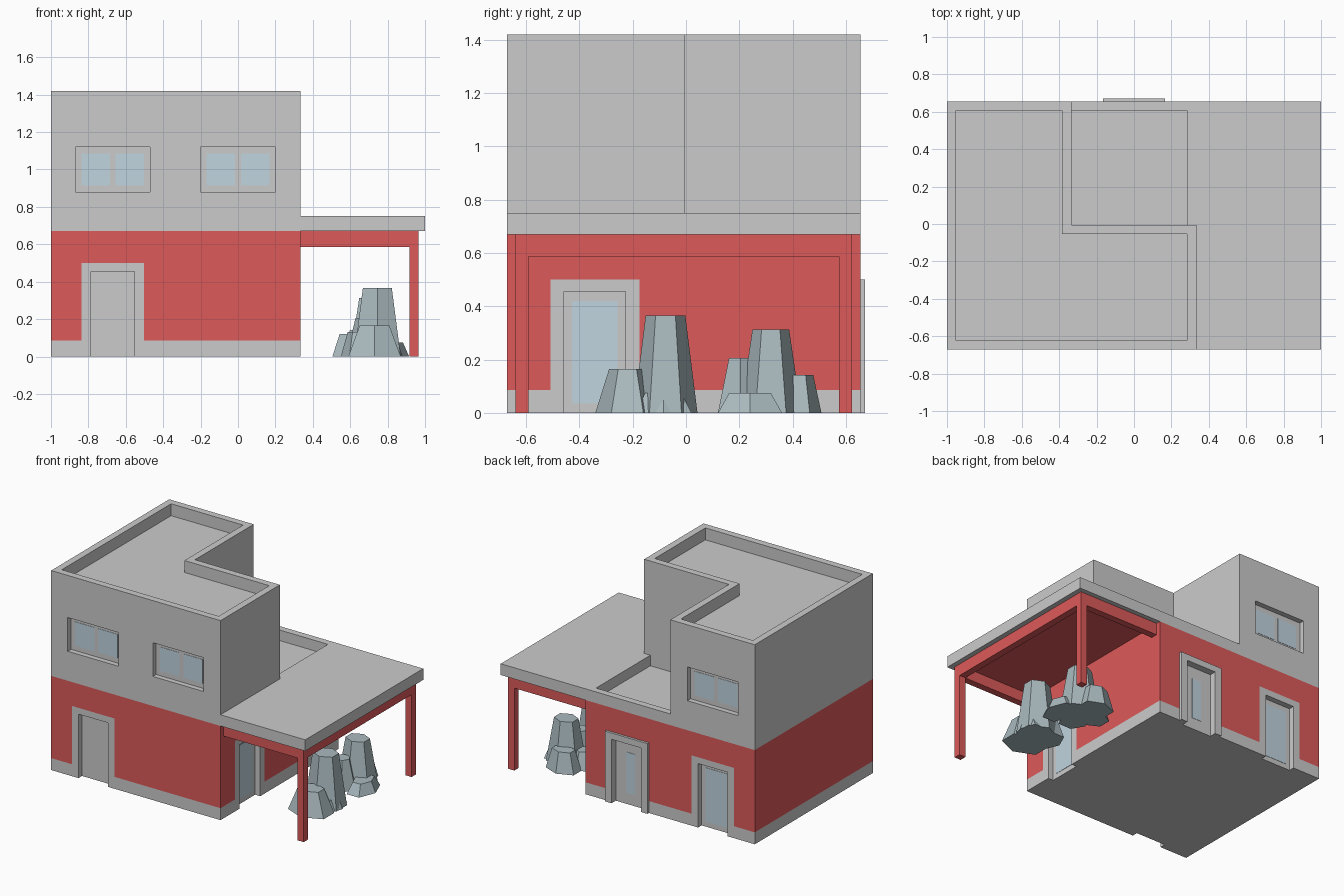
import bpy, bmesh
from math import radians
from mathutils import Matrix, Vector

if "Cube" in bpy.data.objects:
    bpy.data.objects.remove(bpy.data.objects["Cube"])

def material(name, rgb):
    m = bpy.data.materials.new(name)
    m.diffuse_color = (*rgb, 1)
    m.use_nodes = True
    m.node_tree.nodes["Principled BSDF"].inputs["Base Color"].default_value = m.diffuse_color
    return m

RED = material("red_paint", (0.72, 0.10, 0.10))
GLASS = material("pale_glass", (0.53, 0.66, 0.74))
STONE = material("blue_grey_stone", (0.40, 0.49, 0.52))

X0, X1, Y0, Y1 = -1.0, 0.333, -0.672, 0.655
FLOOR, SLAB, TOP = 0.67, 0.75, 1.42

def finish(name, bm, mat=None):
    bmesh.ops.recalc_face_normals(bm, faces=bm.faces)
    me = bpy.data.meshes.new(name)
    bm.to_mesh(me)
    bm.free()
    ob = bpy.data.objects.new(name, me)
    bpy.context.collection.objects.link(ob)
    if mat:
        me.materials.append(mat)
    return ob

def loft(name, low, high, mat=None):
    """Closed prism between two matching outlines."""
    bm = bmesh.new()
    a = [bm.verts.new(p) for p in low]
    b = [bm.verts.new(p) for p in high]
    bm.faces.new(a)
    bm.faces.new(b)
    for i in range(len(a)):
        j = (i + 1) % len(a)
        bm.faces.new((a[i], a[j], b[j], b[i]))
    return finish(name, bm, mat)

def plan(name, pts, z0, z1, mat=None):
    return loft(name, [(x, y, z0) for x, y in pts], [(x, y, z1) for x, y in pts], mat)

def rect(a0, a1, b0, b1):
    return [(a0, b0), (a1, b0), (a1, b1), (a0, b1)]

def box(name, x0, x1, y0, y1, z0, z1, mat=None):
    return plan(name, rect(x0, x1, y0, y1), z0, z1, mat)

# u runs along a wall, d goes into it
WALLS = {"front": lambda u, d, z: (u, Y0 + d, z),
         "back": lambda u, d, z: (u, Y1 - d, z),
         "right": lambda u, d, z: (X1 - d, u, z)}

def on_wall(name, wall, pts, d0, d1, mat=None):
    f = WALLS[wall]
    return loft(name, [f(u, d0, z) for u, z in pts], [f(u, d1, z) for u, z in pts], mat)

def cut(target, cutter):
    mod = target.modifiers.new("cut", 'BOOLEAN')
    mod.operation = 'DIFFERENCE'
    mod.solver = 'EXACT'
    mod.object = cutter
    bpy.context.view_layer.objects.active = target
    bpy.ops.object.modifier_apply(modifier=mod.name)
    bpy.data.objects.remove(cutter)

# Ground floor: grey plinth and red walls
plinth = box("plinth", X0, X1, Y0, Y1, 0, 0.085)
walls = box("ground_floor_walls", X0, X1, Y0, Y1, 0.085, FLOOR, RED)

# Upper floor: L-shaped block with sunken roof inside a parapet
upper = plan("upper_floor", [(X0, Y0), (X1, Y0), (X1, -0.005), (-0.335, -0.005),
                             (-0.335, Y1), (X0, Y1)], FLOOR, TOP)
t = 0.049
cut(upper, plan("cutter", [(X0 + t, Y0 + t), (X1 - t, Y0 + t), (X1 - t, -0.005 - t),
                           (-0.335 - t, -0.005 - t), (-0.335 - t, Y1 - t),
                           (X0 + t, Y1 - t)], TOP - 0.085, TOP + 0.1))

# Porch roof slab with sunken terrace
slab = plan("porch_roof", [(X1, Y0), (1, Y0), (1, Y1), (-0.335, Y1),
                           (-0.335, -0.005), (X1, -0.005)], FLOOR, SLAB)
cut(slab, box("cutter", -0.4, X1 - t, -0.1, Y1 - t, 0.675, 0.9))

# Doors: wall, centre, how far the frame stands proud, glass half width, glass z range
DOORS = [("front", -0.67, 0, None),
         ("back", -0.67, 0, (0.085, 0.035, 0.42)),
         ("back", 0.0, -0.017, (0.036, 0.08, 0.37)),
         ("right", -0.342, 0, (0.085, 0.035, 0.42))]
for i, (w, c, proud, glass) in enumerate(DOORS):
    o, n = 0.167, 0.116
    for part in (plinth, walls):
        cut(part, on_wall("cutter", w, rect(c - o, c + o, -0.1, 0.5), -0.1, 0.06))
    frame = [(c - o, 0), (c - o, 0.5), (c + o, 0.5), (c + o, 0),
             (c + n, 0), (c + n, 0.455), (c - n, 0.455), (c - n, 0)]
    on_wall(f"door_frame_{i}", w, frame, proud, 0.06)
    on_wall(f"door_{i}", w, rect(c - n, c + n, 0, 0.455), 0.04 + proud / 2, 0.06)
    if glass:
        g, z0, z1 = glass
        on_wall(f"door_glass_{i}", w, rect(c - g, c + g, z0, z1),
                0.038 + proud / 2, 0.05, GLASS)

# Windows: recessed panel with two panes
for i, (w, c) in enumerate([("front", -0.67), ("front", 0.0), ("back", -0.67)]):
    cut(upper, on_wall("cutter", w, rect(c - 0.2, c + 0.2, 0.88, 1.12), -0.1, 0.06))
    on_wall(f"window_frame_{i}", w, rect(c - 0.2, c + 0.2, 0.88, 1.12), 0.037, 0.06)
    for s in (-1, 1):
        a, b = sorted((c + s * 0.015, c + s * 0.168))
        on_wall(f"window_pane_{i}", w, rect(a, b, 0.915, 1.085), 0.035, 0.05, GLASS)

# Porch posts, beams and ceiling
for side, y0, y1 in (("front", -0.639, -0.591), ("back", 0.574, 0.622)):
    box(side + "_post", 0.916, 0.965, y0, y1, 0, 0.586, RED)
    box(side + "_beam", X1, 0.965, y0, y1, 0.586, FLOOR, RED)
box("side_beam", 0.916, 0.965, -0.591, 0.574, 0.586, FLOOR, RED)
box("porch_ceiling", X1, 0.916, -0.591, 0.574, 0.663, FLOOR, RED)

# Rocks: x, y, base half-size x / y, top scale, height, turn
ROCKS = [(0.745, -0.077, 0.125, 0.12, 0.62, 0.365, 0),
         (0.73, -0.22, 0.14, 0.12, 0.57, 0.165, 0),
         (0.81, -0.085, 0.07, 0.105, 0.65, 0.075, 30),
         (0.64, -0.09, 0.09, 0.10, 0.6, 0.13, 30),
         (0.72, 0.318, 0.12, 0.115, 0.6, 0.312, 0),
         (0.68, 0.205, 0.10, 0.085, 0.52, 0.205, 30),
         (0.67, 0.42, 0.11, 0.088, 0.65, 0.143, 0),
         (0.82, 0.24, 0.095, 0.12, 0.65, 0.075, 30),
         (0.59, 0.31, 0.085, 0.09, 0.55, 0.12, 0)]
for i, (x, y, rx, ry, k, h, turn) in enumerate(ROCKS):
    bm = bmesh.new()
    bmesh.ops.create_cone(bm, cap_ends=True, segments=6, radius1=1, radius2=k, depth=h,
                          matrix=Matrix.Translation((0, 0, h / 2))
                          @ Matrix.Rotation(radians(turn), 4, 'Z'))
    wide = [max(abs(v.co[a]) for v in bm.verts) for a in (0, 1)]
    for v in bm.verts:
        v.co = Vector((x + v.co.x * rx / wide[0], y + v.co.y * ry / wide[1], v.co.z))
    finish(f"rock_{i}", bm, STONE)
